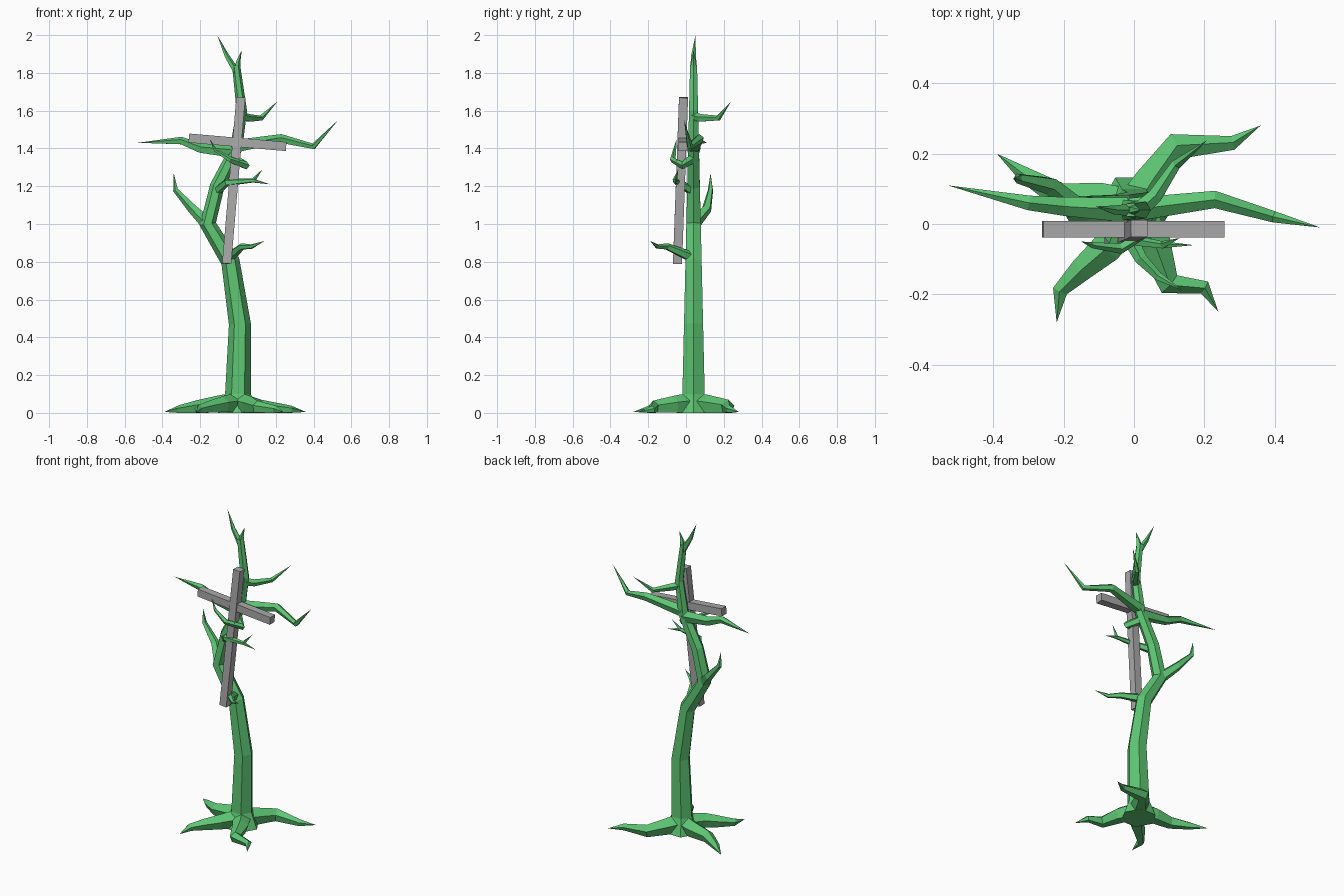
import bpy, bmesh, math
from mathutils import Vector

if "Cube" in bpy.data.objects:
    bpy.data.objects.remove(bpy.data.objects["Cube"], do_unlink=True)


def material(name, *rgb):
    mat = bpy.data.materials.new(name)
    mat.use_nodes = True
    mat.diffuse_color = (*rgb, 1)
    shader = mat.node_tree.nodes["Principled BSDF"]
    shader.inputs["Base Color"].default_value = mat.diffuse_color
    return mat


bark = material("bark green", .11, .56, .17)
timber = material("weathered grey", .4, .4, .4)


def finish(bm, name, mat):
    """Weld tips, turn faces outward and place the part in the scene."""
    bmesh.ops.remove_doubles(bm, verts=bm.verts, dist=.0005)
    bmesh.ops.recalc_face_normals(bm, faces=bm.faces)
    mesh = bpy.data.meshes.new(name)
    bm.to_mesh(mesh)
    bm.free()
    mesh.materials.append(mat)
    part = bpy.data.objects.new(name, mesh)
    bpy.context.collection.objects.link(part)


def tube(name, points, radii, sides):
    """Faceted tube along the points, never reaching below the ground."""
    bm = bmesh.new()
    side, previous = None, None
    for index, point in enumerate(points):
        before = points[max(index - 1, 0)]
        after = points[min(index + 1, len(points) - 1)]
        along = (after - before).normalized()
        if side is None:
            upright = abs(along.z) > .7
            side = Vector((1, 0, 0)) if upright else Vector((0, 0, 1))
        side = (side - along * side.dot(along)).normalized()
        across = along.cross(side)
        ring = []
        for step in range(sides):
            angle = math.tau * step / sides
            spoke = side * math.cos(angle) + across * math.sin(angle)
            corner = point + spoke * radii[index]
            corner.z = max(corner.z, 0)
            ring.append(bm.verts.new(corner))
        if previous:
            for step in range(sides):
                following = (step + 1) % sides
                bm.faces.new((previous[step], previous[following],
                              ring[following], ring[step]))
        else:
            bm.faces.new(ring)
        previous = ring
    if radii[-1] > 0:
        bm.faces.new(previous)
    finish(bm, name, bark)


# Trunk bends sideways: height and sideways shift of each ring
bends = [(0, 0), (.1, 0), (.47, .01), (.8, -.04), (1, -.16),
         (1.2, -.11), (1.4, -.01), (1.6, .02), (1.84, -.01)]


def trunk_point(height):
    """Centre of the trunk at a given height."""
    for (low, left), (high, right) in zip(bends, bends[1:]):
        if height <= high:
            share = (height - low) / (high - low)
            return Vector((left + (right - left) * share, .04, height))


def trunk_radius(height):
    flare = .035 if height == 0 else 0
    return .071 - .027 * height + flare


heights = [height for height, shift in bends]
tube("trunk", [trunk_point(height) for height in heights],
     [trunk_radius(height) for height in heights], sides=6)


def tapered(name, radius, points, sides=5):
    """Limb narrowing to a sharp tip by its travelled length."""
    travelled = [0]
    for start, end in zip(points, points[1:]):
        travelled.append(travelled[-1] + (end - start).length)
    radii = [radius * (1 - distance / travelled[-1]) ** .65
             for distance in travelled]
    tube(name, points, radii, sides)


def branch(name, radius, height, *path):
    """Limb growing out of the trunk centre at a height."""
    points = [trunk_point(height)] + [Vector(point) for point in path]
    tapered(name, radius, points)


def root(name, *path):
    """Limb sinking from the trunk foot to the ground."""
    foot = trunk_point(.05)
    points = [foot]
    for index, (x, y) in enumerate(path):
        height = foot.z * (1 - (index + 1) / len(path))
        points.append(Vector((x, y, height + .005)))
    tapered(name, foot.z + .01, points)


# Crown fork
branch("crown_right_twig", .02, 1.8, (-.06, .04, 1.89), (-.11, .05, 2))
branch("crown_left_twig", .02, 1.8, (0, .04, 1.86), (.02, .04, 1.92))

# Main branches
branch("right_long_branch", .037, 1.38, (-.2, .05, 1.4), (-.3, .06, 1.44), (-.53, .11, 1.43))
branch("left_long_branch", .036, 1.41, (.23, .07, 1.45), (.4, .02, 1.41), (.53, -.01, 1.55))
branch("upper_back_branch", .025, 1.57, (.06, .08, 1.56), (.12, .17, 1.56), (.21, .24, 1.65))
branch("right_rising_branch", .036, 1, (-.24, .11, 1.08), (-.33, .13, 1.18), (-.34, .13, 1.27))

# Small forward branches
branch("low_front_branch", .03, .82, (.02, -.1, .88), (.07, -.15, .88), (.14, -.19, .91))
branch("middle_front_branch", .026, 1.17, (-.06, -.04, 1.22), (.08, -.06, 1.23), (.17, -.06, 1.21))
branch("hooked_front_branch", .027, 1.35, (.04, -.02, 1.31), (-.04, -.07, 1.34),
       (-.12, -.06, 1.39), (-.15, -.05, 1.45))
tapered("middle_front_twig", .012, [Vector((.08, -.06, 1.23)), Vector((.13, -.04, 1.29))], sides=4)

# Roots spreading over the ground
root("back_left_root", (.05, .12), (.12, .22), (.28, .23), (.36, .28))
root("back_right_root", (-.1, .07), (-.21, .08), (-.31, .14), (-.39, .2))
root("front_right_root", (-.08, -.07), (-.15, -.13), (-.21, -.19), (-.22, -.28))
root("front_left_root", (.06, -.06), (.1, -.17), (.2, -.18), (.24, -.25))


def beam(name, start, end):
    """Square timber between two points."""
    start, end = Vector(start), Vector(end)
    along = (end - start).normalized()
    side = along.cross(Vector((0, 1, 0))).normalized()
    front = side.cross(along)
    thickness = .048
    bm = bmesh.new()
    bmesh.ops.create_cube(bm, size=1)
    for vert in bm.verts:
        across, depth, share = vert.co
        centre = start.lerp(end, share + .5)
        vert.co = centre + (side * across + front * depth) * thickness
    finish(bm, name, timber)


# Leaning timber cross
beam("cross_upright", (-.06, -.045, .79), (.015, -.013, 1.67))
beam("cross_arm", (-.26, -.015, 1.455), (.255, -.015, 1.41))
